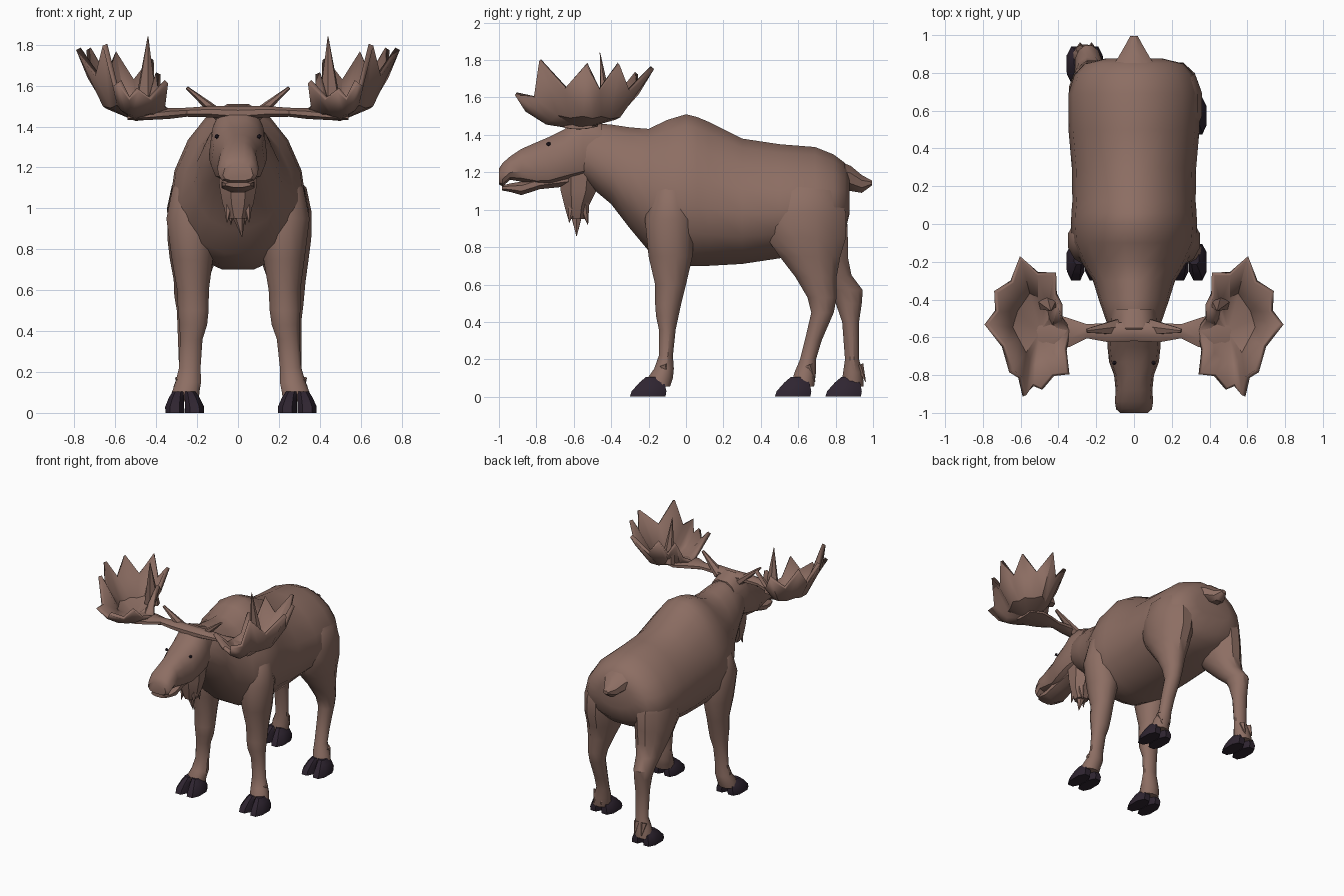
import bpy, bmesh, math
from mathutils import Vector


def material(name, color):
    m = bpy.data.materials.new(name)
    m.diffuse_color = (*color, 1)
    return m


FUR = material("brown fur", (0.266, 0.156, 0.125))
HOOF = material("dark hoof", (0.028, 0.018, 0.03))


def finish(name, bm, mat):
    bmesh.ops.recalc_face_normals(bm, faces=bm.faces)
    me = bpy.data.meshes.new(name)
    bm.to_mesh(me)
    bm.free()
    me.materials.append(mat)
    ob = bpy.data.objects.new(name, me)
    bpy.context.collection.objects.link(ob)
    return ob


def loft(name, rings, axis="z", n=12, mat=FUR, taper=0.0, power=1.0):
    """Rings are (t, a0, a1, b0, b1): position on the axis and extents across it."""
    bm = bmesh.new()
    loops = []
    for t, a0, a1, b0, b1 in rings:
        loop = []
        top = math.cos(math.pi / n) ** power
        for i in range(n):
            w = 2 * math.pi * (i + 0.5) / n
            c, s = math.cos(w), math.sin(w)
            c = math.copysign(abs(c) ** power, c) / top
            s = math.copysign(abs(s) ** power, s) / top
            a = (a0 + a1) / 2 + (a1 - a0) / 2 * c * (1 - taper * s)
            b = (b0 + b1) / 2 + (b1 - b0) / 2 * s
            co = {"x": (t, a, b), "y": (a, t, b), "z": (a, b, t)}[axis]
            loop.append(bm.verts.new(co))
        loops.append(loop)
    for p, q in zip(loops, loops[1:]):
        for i in range(n):
            j = (i + 1) % n
            bm.faces.new((p[i], p[j], q[j], q[i]))
    bm.faces.new(loops[0])
    bm.faces.new(loops[-1])
    return finish(name, bm, mat)


def sym(rows):
    """Turn (t, half_width, low, high) rows into symmetric rings."""
    return [(t, -w, w, b, c) for t, w, b, c in rows]


def spike(name, base, tip, r, n=6, flat=1.0, end=0.002):
    base, tip = Vector(base), Vector(tip)
    bm = bmesh.new()
    d = tip - base
    bmesh.ops.create_cone(bm, cap_ends=True, segments=n, radius1=r, radius2=end, depth=d.length)
    for v in bm.verts:
        v.co.y *= flat
    bm.transform(d.to_track_quat("Z", "Y").to_matrix().to_4x4())
    bmesh.ops.translate(bm, verts=bm.verts, vec=(base + tip) / 2)
    return finish(name, bm, FUR)


# Torso and neck
loft("torso", sym([
    (0.875, 0.15, 0.98, 1.18), (0.85, 0.25, 0.88, 1.25), (0.79, 0.305, 0.82, 1.295),
    (0.69, 0.335, 0.78, 1.335), (0.5, 0.335, 0.74, 1.35), (0.3, 0.318, 0.71, 1.38),
    (0.12, 0.315, 0.7, 1.47), (0.06, 0.32, 0.7, 1.495), (0, 0.322, 0.7, 1.51),
    (-0.1, 0.315, 0.72, 1.48), (-0.2, 0.27, 0.78, 1.432), (-0.3, 0.21, 0.90, 1.44),
    (-0.4, 0.18, 1.03, 1.455), (-0.52, 0.14, 1.13, 1.465), (-0.6, 0.1, 1.2, 1.42)]),
    "y", 16, taper=0.18)

# Tail
loft("tail", sym([(0.78, 0.15, 1.12, 1.27), (0.88, 0.085, 1.1, 1.235),
                  (0.94, 0.05, 1.09, 1.185), (0.995, 0.02, 1.13, 1.155)]), "y", 8)

# Head with overhanging muzzle, and lower jaw
loft("head", sym([
    (-0.45, 0.12, 1.2, 1.465), (-0.55, 0.13, 1.17, 1.505), (-0.6, 0.135, 1.16, 1.475),
    (-0.65, 0.133, 1.15, 1.43), (-0.73, 0.125, 1.13, 1.39), (-0.8, 0.1, 1.13, 1.36),
    (-0.88, 0.092, 1.15, 1.325), (-0.94, 0.096, 1.16, 1.285), (-0.98, 0.09, 1.125, 1.25),
    (-1.0, 0.07, 1.135, 1.22)]), "y", 12, taper=0.15, power=0.75)
loft("lower_jaw", sym([(-0.58, 0.085, 1.13, 1.22), (-0.78, 0.075, 1.11, 1.18),
                       (-0.88, 0.08, 1.078, 1.15), (-0.94, 0.078, 1.095, 1.14),
                       (-0.985, 0.06, 1.103, 1.13)]), "y", 8)

# Throat ruff and beard
loft("beard", [(1.22, -0.1, 0.1, -0.68, -0.46), (1.1, -0.09, 0.09, -0.67, -0.48),
               (1.02, -0.075, 0.075, -0.65, -0.52), (0.95, -0.045, 0.045, -0.63, -0.54)], n=8)
spike("beard_tip", (0, -0.585, 0.99), (0.02, -0.585, 0.86), 0.04)
for s in (-1, 1):
    spike("beard_side_tuft", (s * 0.04, -0.6, 1.05), (s * 0.055, -0.625, 0.93), 0.035)
    spike("beard_rear_tuft", (s * 0.03, -0.55, 1.05), (s * 0.035, -0.525, 0.92), 0.035)

# Legs: right-hand rings (z, x0, x1, y0, y1)
FRONT = [
    (1.24, 0.12, 0.2, -0.12, -0.02), (1.1, 0.1, 0.32, -0.18, 0.015),
    (0.95, 0.1, 0.35, -0.22, 0.045), (0.75, 0.125, 0.325, -0.2, 0.035),
    (0.6, 0.15, 0.305, -0.165, 0), (0.5, 0.155, 0.305, -0.165, -0.025),
    (0.43, 0.165, 0.30, -0.16, -0.04), (0.36, 0.19, 0.30, -0.145, -0.055),
    (0.22, 0.205, 0.31, -0.145, -0.07), (0.15, 0.205, 0.33, -0.17, -0.065),
    (0.1, 0.215, 0.35, -0.205, -0.07), (0.055, 0.22, 0.36, -0.21, -0.085)]
HIND_RIGHT = [
    (1.25, 0.12, 0.2, 0.58, 0.72), (1.1, 0.1, 0.335, 0.46, 0.82),
    (0.98, 0.08, 0.36, 0.41, 0.855), (0.85, 0.09, 0.358, 0.43, 0.855),
    (0.75, 0.11, 0.345, 0.5, 0.825), (0.64, 0.15, 0.33, 0.585, 0.805),
    (0.53, 0.185, 0.32, 0.65, 0.805), (0.45, 0.2, 0.31, 0.67, 0.79), (0.3, 0.21, 0.31, 0.635, 0.725),
    (0.2, 0.215, 0.31, 0.61, 0.695), (0.13, 0.215, 0.34, 0.58, 0.695), (0.055, 0.225, 0.355, 0.56, 0.685)]
HIND_LEFT = [
    (1.25, 0.12, 0.2, 0.58, 0.72), (1.1, 0.1, 0.325, 0.47, 0.82),
    (0.98, 0.08, 0.345, 0.43, 0.86), (0.85, 0.09, 0.345, 0.48, 0.865),
    (0.75, 0.11, 0.335, 0.57, 0.865), (0.65, 0.15, 0.32, 0.67, 0.885),
    (0.57, 0.18, 0.32, 0.76, 0.945), (0.5, 0.19, 0.31, 0.80, 0.94), (0.4, 0.2, 0.31, 0.835, 0.925),
    (0.2, 0.215, 0.31, 0.85, 0.925), (0.13, 0.215, 0.34, 0.84, 0.945), (0.055, 0.225, 0.355, 0.83, 0.95)]


def leg(name, rings, side, toe_y):
    shift = 0.03 if side < 0 else 0  # left feet stand closer in

    def place(z, x0, x1, y0, y1):
        d = shift * max(0, 1 - z / 0.8)
        return (z, *sorted((side * (x0 - d), side * (x1 - d))), y0, y1)

    loft(name, [place(*r) for r in rings])
    for a, b, c, d in ((0.195, 0.288, 0.02, 0), (0.292, 0.385, 0, 0.02)):
        # Cloven toe and the dewclaw behind it
        loft(name + "_hoof", [place(*r) for r in (
            (0, a, b, toe_y, toe_y + 0.19), (0.03, a, b, toe_y + 0.01, toe_y + 0.195),
            (0.075, a + c, b - d, toe_y + 0.05, toe_y + 0.185),
            (0.105, a + 2 * c, b - 2 * d, toe_y + 0.085, toe_y + 0.15))],
            n=8, mat=HOOF, power=0.8)
        x = side * (0.285 + (0.03 if d else -0.03) - shift)
        spike(name + "_dewclaw", (x, toe_y + 0.18, 0.17), (x, toe_y + 0.215, 0.08), 0.024, 5)


leg("front_leg_right", FRONT, 1, -0.3)
leg("front_leg_left", FRONT, -1, -0.3)
leg("hind_leg_right", HIND_RIGHT, 1, 0.475)
leg("hind_leg_left", HIND_LEFT, -1, 0.745)

# Antlers: cupped palm fanned out from its centre to a ring of tine tips
CENTRE = Vector((0.5, -0.57, 1.44))
TIPS = [(0.34, -0.56, 1.48), (0.39, -0.43, 1.66), (0.42, -0.265, 1.73), (0.6, -0.18, 1.76),
        (0.73, -0.36, 1.78), (0.78, -0.53, 1.78), (0.65, -0.78, 1.80), (0.58, -0.91, 1.62),
        (0.49, -0.87, 1.58), (0.35, -0.79, 1.62)]


def palm(side):
    bm = bmesh.new()
    tips = [Vector(t) for t in TIPS]
    inner, outer = [], []

    def add(target, p, f, g):
        q = CENTRE.lerp(p, f)
        q.z = CENTRE.z + (p.z - CENTRE.z) * g
        target.append(bm.verts.new((side * q.x, q.y, q.z)))

    for i, t in enumerate(tips):
        gap = (t + tips[(i + 1) % len(tips)]) / 2
        add(inner, t, 0.54, 0.2)
        add(outer, t, 1.0, 1.0)
        add(inner, gap, 0.54, 0.17)
        add(outer, gap, 0.88, 0.6)
    hub = bm.verts.new((side * CENTRE.x, CENTRE.y, CENTRE.z))
    n = len(inner)
    for i in range(n):
        j = (i + 1) % n
        bm.faces.new((hub, inner[i], inner[j]))
        bm.faces.new((inner[i], outer[i], outer[j]))
        bm.faces.new((inner[i], outer[j], inner[j]))
    ob = finish("antler_palm", bm, FUR)
    mod = ob.modifiers.new("thickness", "SOLIDIFY")
    mod.thickness = 0.026
    mod.offset = 0


for s in (-1, 1):
    palm(s)
    # Tall inner tine rising from the palm wall
    spike("antler_inner_tine", (s * 0.45, -0.42, 1.5), (s * 0.44, -0.46, 1.84), 0.06, 6, 0.65)
    loft("antler_beam", [(s * x, a, b, c, d) for x, a, b, c, d in (
        (0.0, -0.62, -0.52, 1.43, 1.5), (0.14, -0.625, -0.525, 1.445, 1.5),
        (0.25, -0.605, -0.53, 1.448, 1.492), (0.34, -0.65, -0.5, 1.437, 1.49),
        (0.44, -0.68, -0.47, 1.432, 1.475), (0.54, -0.65, -0.5, 1.432, 1.455))], "x", 8)
    # Ear
    spike("ear", (s * 0.09, -0.545, 1.455), (s * 0.25, -0.565, 1.59), 0.045, 6, 0.65, 0.012)
    # Eye
    bm = bmesh.new()
    bmesh.ops.create_icosphere(bm, subdivisions=1, radius=0.012)
    bmesh.ops.translate(bm, verts=bm.verts, vec=(s * 0.104, -0.735, 1.352))
    finish("eye", bm, HOOF)

# Smooth shading with crisp creases
for ob in bpy.context.scene.objects:
    ob.select_set(True)
    bpy.context.view_layer.objects.active = ob
bpy.ops.object.shade_smooth_by_angle(angle=math.radians(35))
